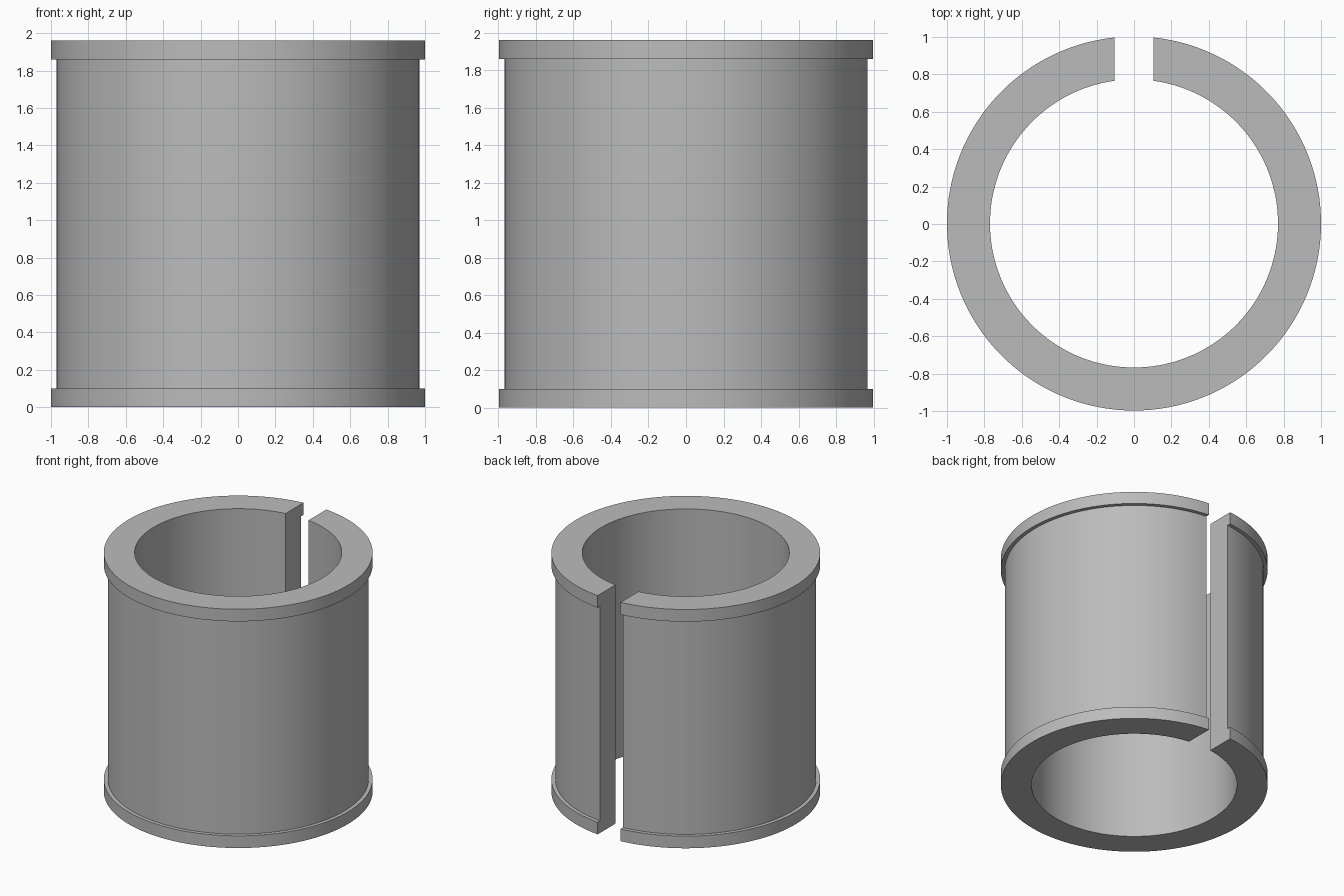
import bpy
import bmesh
import math

cube = bpy.data.objects.get("Cube")
if cube:
    bpy.data.objects.remove(cube, do_unlink=True)

HEIGHT = 1.96
FLANGE = 0.1
R_OUT, R_BODY, R_IN = 1.0, 0.97, 0.77
HALF_GAP = 0.104
STEPS = 128

# Plain grey material
grey = bpy.data.materials.new("plain_grey")
grey.use_nodes = True
colour = (0.5, 0.5, 0.5, 1)
grey.diffuse_color = colour
grey.node_tree.nodes["Principled BSDF"].inputs["Base Color"].default_value = colour

# Wall section with a flange at each end, as (radius, height)
profile = [
    (R_IN, 0), (R_OUT, 0), (R_OUT, FLANGE), (R_BODY, FLANGE),
    (R_BODY, HEIGHT - FLANGE), (R_OUT, HEIGHT - FLANGE),
    (R_OUT, HEIGHT), (R_IN, HEIGHT),
]

# Centre the split ring, which is slightly shorter on the slot side
shift = (R_OUT - math.sqrt(R_OUT ** 2 - HALF_GAP ** 2)) / 2


def section(bm, t):
    """One section round the ring; the ends lie flat on the slot walls."""
    verts = []
    for r, z in profile:
        start = math.asin(HALF_GAP / r)
        a = start + t * (2 * math.pi - 2 * start)
        verts.append(bm.verts.new((r * math.sin(a), r * math.cos(a) + shift, z)))
    return verts


# Split flanged sleeve
bm = bmesh.new()
rings = [section(bm, i / STEPS) for i in range(STEPS + 1)]
n = len(profile)
for a, b in zip(rings, rings[1:]):
    for j in range(n):
        k = (j + 1) % n
        bm.faces.new((a[j], a[k], b[k], b[j]))

# Flat slot walls
bm.faces.new(rings[0])
bm.faces.new(rings[-1])
bmesh.ops.recalc_face_normals(bm, faces=bm.faces)

mesh = bpy.data.meshes.new("split_sleeve")
bm.to_mesh(mesh)
bm.free()
mesh.materials.append(grey)
sleeve = bpy.data.objects.new("split_sleeve", mesh)
bpy.context.collection.objects.link(sleeve)

# Smooth round walls with crisp rims
bpy.ops.object.select_all(action="DESELECT")
sleeve.select_set(True)
bpy.context.view_layer.objects.active = sleeve
bpy.ops.object.shade_smooth_by_angle(angle=math.radians(30))
